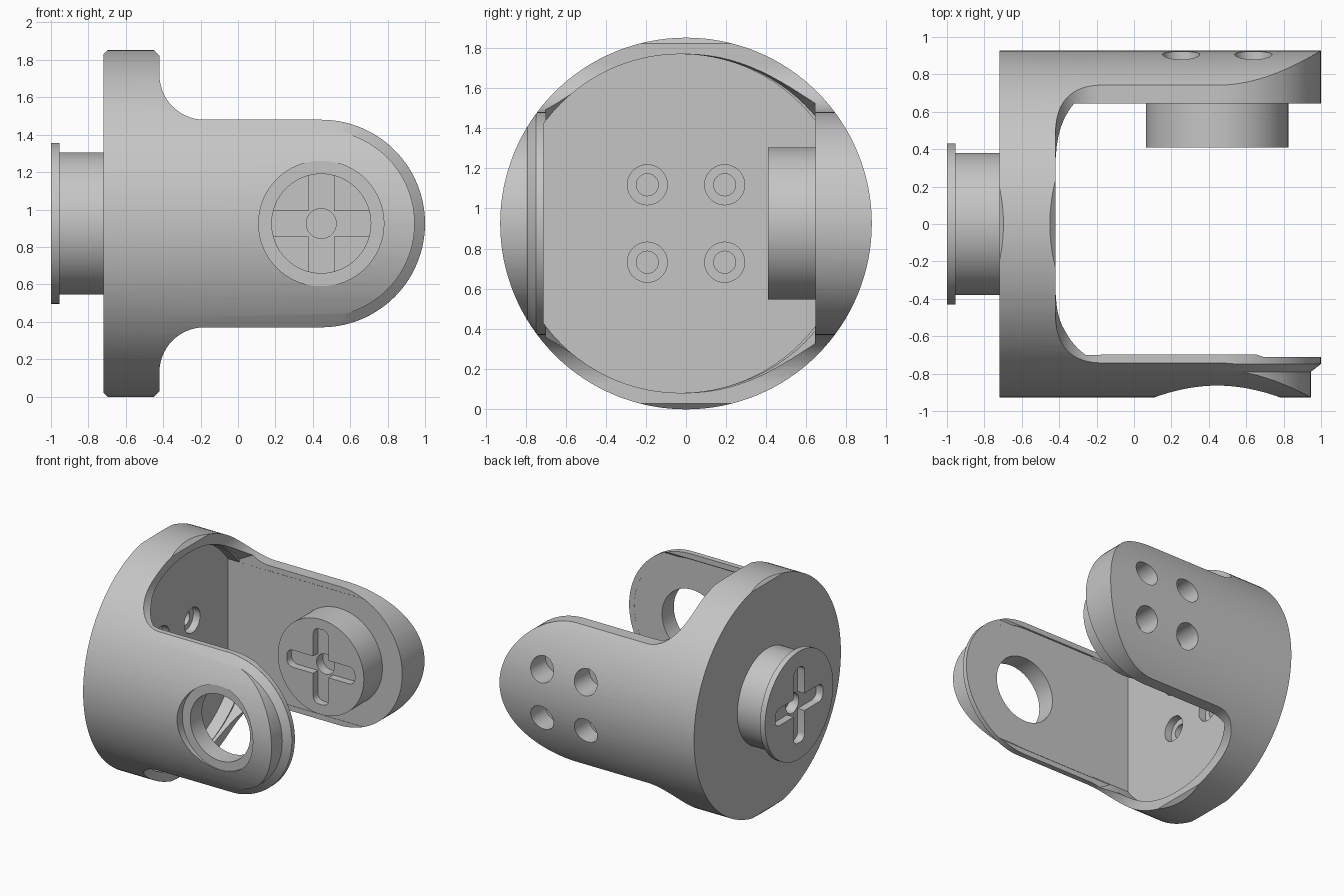
import bpy, bmesh
from math import sin, cos, pi, radians
from mathutils import Matrix, Vector

if "Cube" in bpy.data.objects:
    bpy.data.objects.remove(bpy.data.objects["Cube"])

ZC = 0.925      # height of the main axis
PIVOT = 0.445   # x of the pivot axis
R = 0.927       # outer radius of the yoke

grey = bpy.data.materials.new("plain grey")
grey.use_nodes = True
grey.diffuse_color = (0.56, 0.56, 0.56, 1)
grey.node_tree.nodes["Principled BSDF"].inputs["Base Color"].default_value = (0.56, 0.56, 0.56, 1)


def make(name, bm):
    bmesh.ops.recalc_face_normals(bm, faces=bm.faces)
    mesh = bpy.data.meshes.new(name)
    bm.to_mesh(mesh)
    bm.free()
    mesh.materials.append(grey)
    ob = bpy.data.objects.new(name, mesh)
    bpy.context.collection.objects.link(ob)
    return ob


def rod(name, axis, start, end, r1, centre=(0, 0, 0), r2=None, sides=64):
    """Cylinder or cone along an axis between two coordinates."""
    bm = bmesh.new()
    bmesh.ops.create_cone(bm, cap_ends=True, segments=sides, radius1=r1,
                          radius2=r1 if r2 is None else r2, depth=end - start)
    turn = Matrix.Rotation(pi / 2, 4, 'Y') if axis == 'x' else Matrix.Rotation(-pi / 2, 4, 'X')
    place = Vector(centre)
    place['xyz'.index(axis)] = (start + end) / 2
    bm.transform(Matrix.Translation(place) @ turn)
    return make(name, bm)


def box(name, low, high, rounding=0, along=0):
    """Box, with an optional rounding of the edges along one axis."""
    bm = bmesh.new()
    bmesh.ops.create_cube(bm, size=1)
    lo, hi = Vector(low), Vector(high)
    bm.transform(Matrix.Translation((lo + hi) / 2) @ Matrix.Diagonal((*(hi - lo), 1)))
    if rounding:
        edges = [e for e in bm.edges
                 if abs((e.verts[0].co - e.verts[1].co)[along]) > 0.01]
        bmesh.ops.bevel(bm, geom=edges, offset=rounding, segments=4, profile=0.5, affect='EDGES')
    return make(name, bm)


def slab(name, points, y0, y1):
    """Closed prism: an outline in x and z, carried along y."""
    bm = bmesh.new()
    near = [bm.verts.new((x, y0, z)) for x, z in points]
    far = [bm.verts.new((x, y1, z)) for x, z in points]
    bm.faces.new(near)
    bm.faces.new(far[::-1])
    for i in range(len(points)):
        bm.faces.new((near[i - 1], far[i - 1], far[i], near[i]))
    return make(name, bm)


def boolean(ob, cutter, operation='DIFFERENCE'):
    mod = ob.modifiers.new("cut", 'BOOLEAN')
    mod.operation, mod.solver, mod.object = operation, 'EXACT', cutter
    bpy.context.view_layer.objects.active = ob
    bpy.ops.object.modifier_apply(modifier=mod.name)
    bpy.data.objects.remove(cutter)


def arc(cx, cz, r, a0, a1, n):
    return [(cx + r * cos(radians(a0 + (a1 - a0) * i / n)),
             cz + r * sin(radians(a0 + (a1 - a0) * i / n))) for i in range(n + 1)]


axis_point = (0, 0, ZC)
pivot = (PIVOT, 0, ZC)

# Yoke: round bar trimmed to the side outline of a disc with two arms
yoke = rod("yoke", 'x', -0.72, 1.2, R, axis_point, sides=128)
upper = [(-0.76, 0.865), (-0.69, 0.935), (-0.458, 0.935), (-0.42, 0.897)]
upper += arc(-0.18, 0.795, 0.24, 180, 270, 14)
upper += arc(PIVOT, 0, 0.555, 90, 0, 28)
outline = upper + [(x, -z) for x, z in reversed(upper[:-1])]
boolean(yoke, slab("outline", [(x, z + ZC) for x, z in outline], -1.1, 1.1), 'INTERSECT')

# Round pocket with a flared mouth, then the straight gap past the fillets
pocket = rod("pocket", 'x', -0.54, 1.3, 0.845, (0, -0.0275, ZC), sides=96)
boolean(pocket, box("limits", (-1, -0.71, -1), (2, 0.645, 3)), 'INTERSECT')
boolean(yoke, pocket)
mouth = rod("mouth", 'x', -0.44, -0.18, 0.838, axis_point, 0.93, 96)
boolean(mouth, box("limits", (-1, -0.70, -1), (2, 0.6445, 3)), 'INTERSECT')
boolean(yoke, mouth)
boolean(yoke, box("gap", (-0.21, -0.699, -0.5), (1.5, 0.644, 2.5)))

# Front arm: lipped inside face, trimmed tip and stepped bearing hole
lip = arc(PIVOT, ZC, 0.51, 90, -90, 40) + [(-0.2, ZC - 0.51), (-0.2, ZC + 0.51)]
boolean(yoke, slab("lip", lip, -0.7105, -0.6))
trim = box("trim", (PIVOT, -1.2, 0), (1.5, -0.748, 2))
boolean(trim, rod("tip", 'y', -1.3, -0.78, 0.5, pivot, sides=96))
boolean(trim, rod("tip_cone", 'y', -0.80, -0.747, 0.488, pivot, 0.556, 96))
boolean(yoke, trim)
boolean(yoke, rod("bore", 'y', -1.2, -0.6, 0.265, pivot))
boolean(yoke, rod("counterbore", 'y', -1.2, -0.86, 0.335, pivot))

# Four screw holes in the disc and four in the back arm
for a in (-0.193, 0.193):
    for b in (-0.193, 0.193):
        z = ZC + b
        boolean(yoke, rod("seat", 'x', -0.60, -0.3, 0.10, (0, a, z), sides=32))
        boolean(yoke, rod("screw", 'x', -0.70, -0.3, 0.055, (0, a, z), sides=24))
        boolean(yoke, rod("seat", 'y', 0.72, 1.1, 0.10, (PIVOT + a, 0, z), sides=32))


def cut_cross(hub, axis, face, depth, centre):
    """Cross slot with a deeper middle hole, sunk into a hub face."""
    i = 'xyz'.index(axis)
    side = 1 - i
    for u, w in ((0.068, 0.3), (0.3, 0.068)):
        low, high = Vector(centre), Vector(centre)
        for k, size in ((side, u), (2, w)):
            low[k] -= size
            high[k] += size
        low[i], high[i] = face - 0.1, face + depth
        boolean(hub, box("slot", low, high, 0.05, i))
    boolean(hub, rod("middle", axis, face - 0.1, face + depth + 0.08, 0.08, centre, sides=32))


# Pivot hub on the back arm
pivot_hub = rod("pivot_hub", 'y', 0.41, 0.66, 0.38, pivot, sides=96)
cut_cross(pivot_hub, 'y', 0.41, 0.06, pivot)

# Flanged hub on the outer face of the disc
side_hub = rod("side_hub", 'x', -0.97, -0.71, 0.38, axis_point, sides=96)
boolean(side_hub, rod("flange", 'x', -1.0, -0.955, 0.43, axis_point, sides=96), 'UNION')
cut_cross(side_hub, 'x', -1.0, 0.06, axis_point)

# Smooth shading with sharp edges
for ob in (yoke, pivot_hub, side_hub):
    bpy.ops.object.select_all(action='DESELECT')
    ob.select_set(True)
    bpy.context.view_layer.objects.active = ob
    bpy.ops.object.shade_smooth_by_angle(angle=radians(25))
